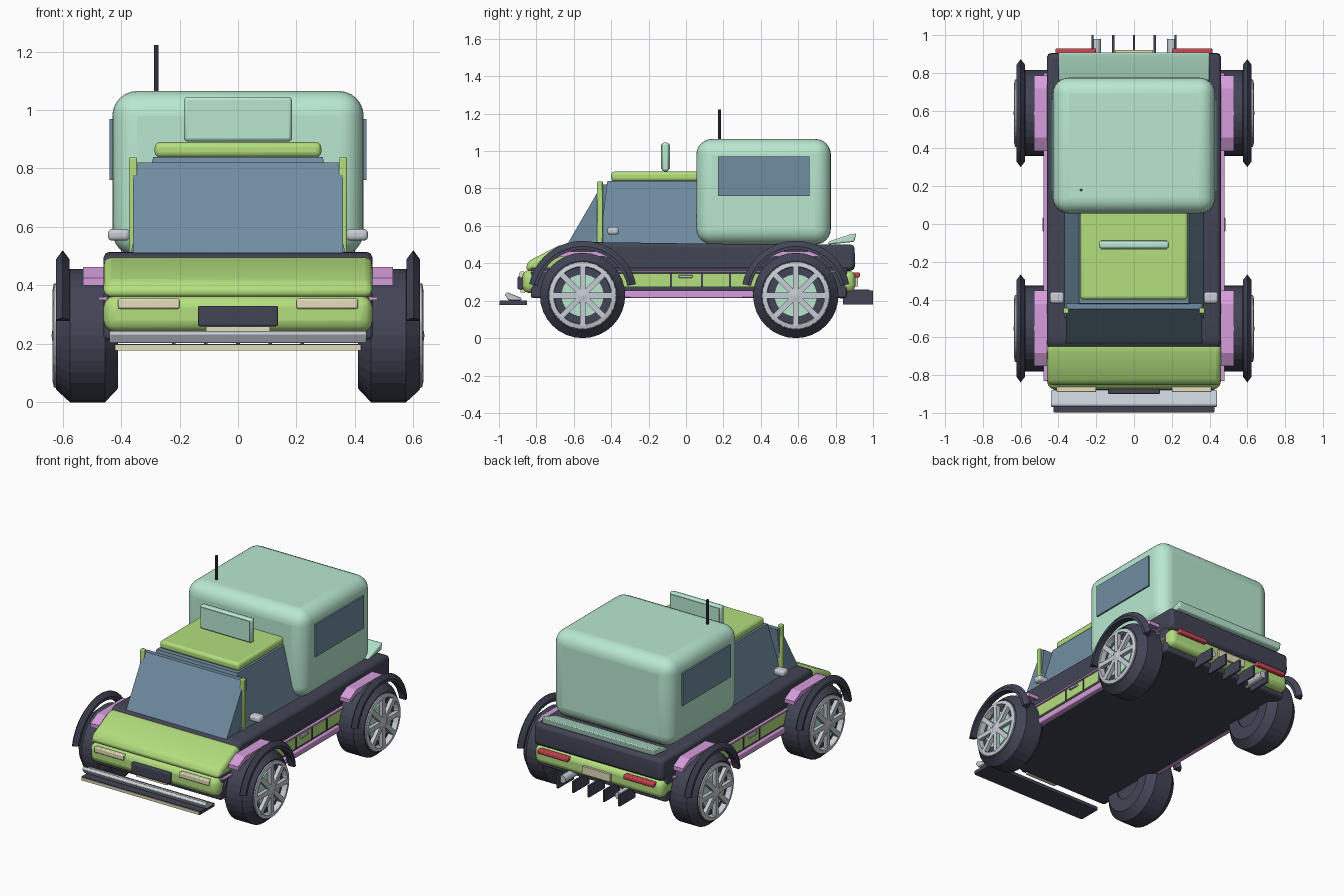
import bpy, bmesh, math
from mathutils import Matrix, Vector

if "Cube" in bpy.data.objects:
    bpy.data.objects.remove(bpy.data.objects["Cube"])

def mat(name, r, g, b):
    m = bpy.data.materials.new(name)
    m.diffuse_color = [(c / 255) ** 2.2 for c in (r, g, b)] + [1]
    m.use_nodes = True
    m.node_tree.nodes["Principled BSDF"].inputs["Base Color"].default_value = m.diffuse_color
    return m

GREEN = mat("green", 178, 222, 125)
MINT = mat("mint", 184, 232, 208)
DARK = mat("dark", 68, 70, 86)
PINK = mat("pink", 212, 155, 218)
GLASS = mat("glass", 112, 140, 160)
SILVER = mat("silver", 198, 204, 212)
CREAM = mat("cream", 228, 220, 185)
RED = mat("red", 205, 70, 85)

def finish(name, bm, m, bevel=0, seg=3):
    bmesh.ops.recalc_face_normals(bm, faces=bm.faces)
    me = bpy.data.meshes.new(name)
    bm.to_mesh(me)
    bm.free()
    ob = bpy.data.objects.new(name, me)
    bpy.context.collection.objects.link(ob)
    me.materials.append(m)
    if bevel:
        b = ob.modifiers.new("bevel", "BEVEL")
        b.width, b.segments, b.limit_method = bevel, seg, "ANGLE"
        bpy.ops.object.select_all(action="DESELECT")
        ob.select_set(True)
        bpy.context.view_layer.objects.active = ob
        bpy.ops.object.shade_smooth_by_angle(angle=math.radians(35))
    return ob

def prism(name, prof, x0, x1, m, bevel=0, seg=3, x0t=None, x1t=None):
    """Extrude a (y, z) profile along x."""
    bm = bmesh.new()
    f = bm.faces.new([bm.verts.new((x0, y, z)) for y, z in prof])
    ext = bmesh.ops.extrude_face_region(bm, geom=[f])["geom"]
    for v in ext:
        if isinstance(v, bmesh.types.BMVert):
            v.co.x = x1
    return finish(name, bm, m, bevel, seg)

def box(name, x, y, z, m, bevel=0, seg=3):
    return prism(name, [(y[0], z[0]), (y[1], z[0]), (y[1], z[1]), (y[0], z[1])], x[0], x[1], m, bevel, seg)

def both(fn, name, x, *args, **kw):
    for s, side in ((1, "right"), (-1, "left")):
        fn(f"{name}_{side}", (s * x[0], s * x[1]), *args, **kw)

def prism_x(name, x, prof, m, bevel=0):
    return prism(name, prof, x[0], x[1], m, bevel)

def taper(name, bottom, top, z, m):
    """Loft between two (x_half, y0, y1) rectangles."""
    bm = bmesh.new()
    rings = []
    for (hx, a, b), h in ((bottom, z[0]), (top, z[1])):
        rings.append([bm.verts.new(p) for p in ((-hx, a, h), (hx, a, h), (hx, b, h), (-hx, b, h))])
    for r in rings:
        bm.faces.new(r)
    for i in range(4):
        j = (i + 1) % 4
        bm.faces.new((rings[0][i], rings[0][j], rings[1][j], rings[1][i]))
    return finish(name, bm, m)

def lathe(name, prof, s, y, z, m, a0=0, a1=360, n=32):
    """Sweep a closed (x, radius) section around the axle."""
    bm = bmesh.new()
    full = a1 - a0 == 360
    rings = []
    for i in range(n if full else n + 1):
        a = math.radians(a0 + (a1 - a0) * i / n)
        rings.append([bm.verts.new((s * x, y + r * math.cos(a), z + r * math.sin(a))) for x, r in prof])
    k = len(prof)
    for i in range(n):
        p, q = rings[i], rings[(i + 1) % len(rings)]
        for j in range(k):
            bm.faces.new((p[j], p[(j + 1) % k], q[(j + 1) % k], q[j]))
    if not full:
        bm.faces.new(rings[0])
        bm.faces.new(rings[-1])
    return finish(name, bm, m)

def rod(name, p, q, r, m, n=12):
    bm = bmesh.new()
    p, q = Vector(p), Vector(q)
    d = q - p
    M = Matrix.Translation((p + q) / 2) @ d.to_track_quat("Z", "Y").to_matrix().to_4x4()
    bmesh.ops.create_cone(bm, cap_ends=True, segments=n, radius1=r, radius2=r, depth=d.length, matrix=M)
    return finish(name, bm, m)

# Body tub, shoulders and floor
box("lower_body", (-.46, .46), (-.83, .86), (.215, .38), DARK, .01, 2)
prism("upper_body", [(-.66, .36), (.9, .36), (.905, .40), (.9, .5), (.1, .505), (-.62, .515), (-.66, .49)],
      -.46, .46, DARK, .02, 2)
# Nose, bonnet and tail
prism("bonnet", [(-.86, .36), (-.845, .41), (-.68, .495), (-.62, .495), (-.62, .36)], -.46, .46, GREEN, .025)
box("front_bumper", (-.46, .46), (-.875, -.68), (.24, .365), GREEN, .04)
box("rear_bumper", (-.46, .46), (.72, .905), (.245, .36), GREEN, .035)
both(box, "headlight", (.2, .41), (-.89, -.86), (.32, .355), CREAM, .006, 2)
box("front_plate", (-.137, .137), (-.9, -.87), (.26, .33), DARK, .006, 2)
box("front_plate_trim", (-.11, .11), (-.885, -.86), (.243, .26), CREAM)
prism("splitter_blade", [(-.97, .235), (-.955, .245), (-.88, .215), (-.88, .202), (-.95, .202)], -.44, .44, SILVER, .005, 2)
box("splitter", (-.425, .425), (-.995, -.85), (.178, .2), DARK)
box("splitter_edge", (-.42, .42), (-1, -.994), (.178, .196), CREAM)
both(box, "tail_light", (.2, .415), (.89, .93), (.325, .352), RED, .006, 2)
box("rear_plate", (-.1, .1), (.89, .92), (.275, .325), CREAM)
prism("tail_spoiler", [(.76, .5), (.9, .515), (.91, .56), (.88, .555), (.76, .515)], -.4, .4, MINT, .008, 2)
for i in range(5):
    x = -.22 + .11 * i
    box(f"diffuser_fin_{i}", (x - .006, x + .006), (.84, 1), (.18, .255), DARK)
for s, side in ((1, "right"), (-1, "left")):
    rod(f"exhaust_{side}", (s * .2, .82, .235), (s * .2, .98, .235), .024, SILVER)

# Side panels, skirts and handles
both(box, "skirt", (.44, .48), (-.34, .36), (.215, .255), PINK, .006, 2)
both(box, "door_panel", (.44, .472), (-.36, .4), (.272, .345), GREEN)
both(box, "trim_strip", (.44, .478), (-.83, .8), (.35, .36), PINK)
for i, y in enumerate((-.08, .085, .235)):
    both(box, f"door_gap_{i}", (.46, .475), (y - .006, y + .006), (.272, .345), DARK)
both(box, "door_handle", (.46, .484), (-.04, .035), (.322, .338), SILVER, .003, 1)

# Cabin, windscreen, pillars and roof
taper("cabin_glass", (.37, -.5, .3), (.29, -.42, .3), (.5, .84), GLASS)
prism("windscreen", [(-.63, .51), (-.45, .82), (-.42, .82), (-.46, .51)], -.36, .36, GLASS)
both(box, "pillar", (.345, .373), (-.475, -.445), (.5, .838), GREEN, .005, 2)
box("roof", (-.285, .285), (-.4, .3), (.838, .89), GREEN, .018)
box("roof_sign", (-.185, .185), (-.13, -.09), (.892, 1.045), MINT, .012, 2)
box("roof_sign_panel", (-.175, .175), (-.134, -.086), (.905, 1.035), MINT)
both(box, "mirror", (.37, .445), (-.42, -.36), (.553, .593), SILVER, .014)

# Cargo pod, side windows and aerial
box("cargo_pod", (-.43, .43), (.055, .775), (.5, 1.065), MINT, .085, 6)
both(box, "pod_window", (.41, .44), (.17, .66), (.76, .97), GLASS)
rod("aerial", (-.28, .18, 1.04), (-.28, .18, 1.222), .008, DARK, 8)

# Wheels with arches and wing blocks
for end, y in (("front", -.553), ("rear", .587)):
    both(prism_x, f"{end}_wing_block", (.43, .53),
         [(y - .2, .40), (y - .2, .425), (y - .13, .463), (y + .13, .463), (y + .2, .425), (y + .2, .40), (y + .12, .435), (y - .12, .435)],
         PINK)
    for s, side in ((1, "right"), (-1, "left")):
        n = f"{end}_{side}"
        z = .228
        lathe(n + "_tyre", [(.41, .1), (.41, .18), (.455, .228), (.575, .228), (.622, .185), (.622, .165), (.59, .16), (.59, .1)],
              s, y, z, DARK)
        lathe(n + "_wheel_back", [(.42, .001), (.42, .12), (.6, .162), (.6, .001)], s, y, z, DARK)
        lathe(n + "_brake_disc", [(.59, .001), (.59, .115), (.612, .115), (.612, .001)], s, y, z, MINT)
        lathe(n + "_rim", [(.59, .15), (.59, .18), (.63, .178), (.635, .155)], s, y, z, SILVER)
        lathe(n + "_hub", [(.6, .001), (.6, .045), (.632, .038), (.638, .001)], s, y, z, SILVER, n=16)
        lathe(n + "_arch", [(.577, .245), (.622, .245), (.622, .262), (.6, .292), (.577, .262)], s, y, z, DARK, 12, 168, 20)
        # eight spokes in one mesh
        bm = bmesh.new()
        for i in range(8):
            M = (Matrix.Translation((s * .622, y, z)) @ Matrix.Rotation(math.tau * i / 8, 4, "X")
                 @ Matrix.Translation((0, 0, .095)) @ Matrix.Diagonal((.026, .03, .13, 1)))
            bmesh.ops.create_cube(bm, size=1, matrix=M)
        finish(n + "_spokes", bm, SILVER)
